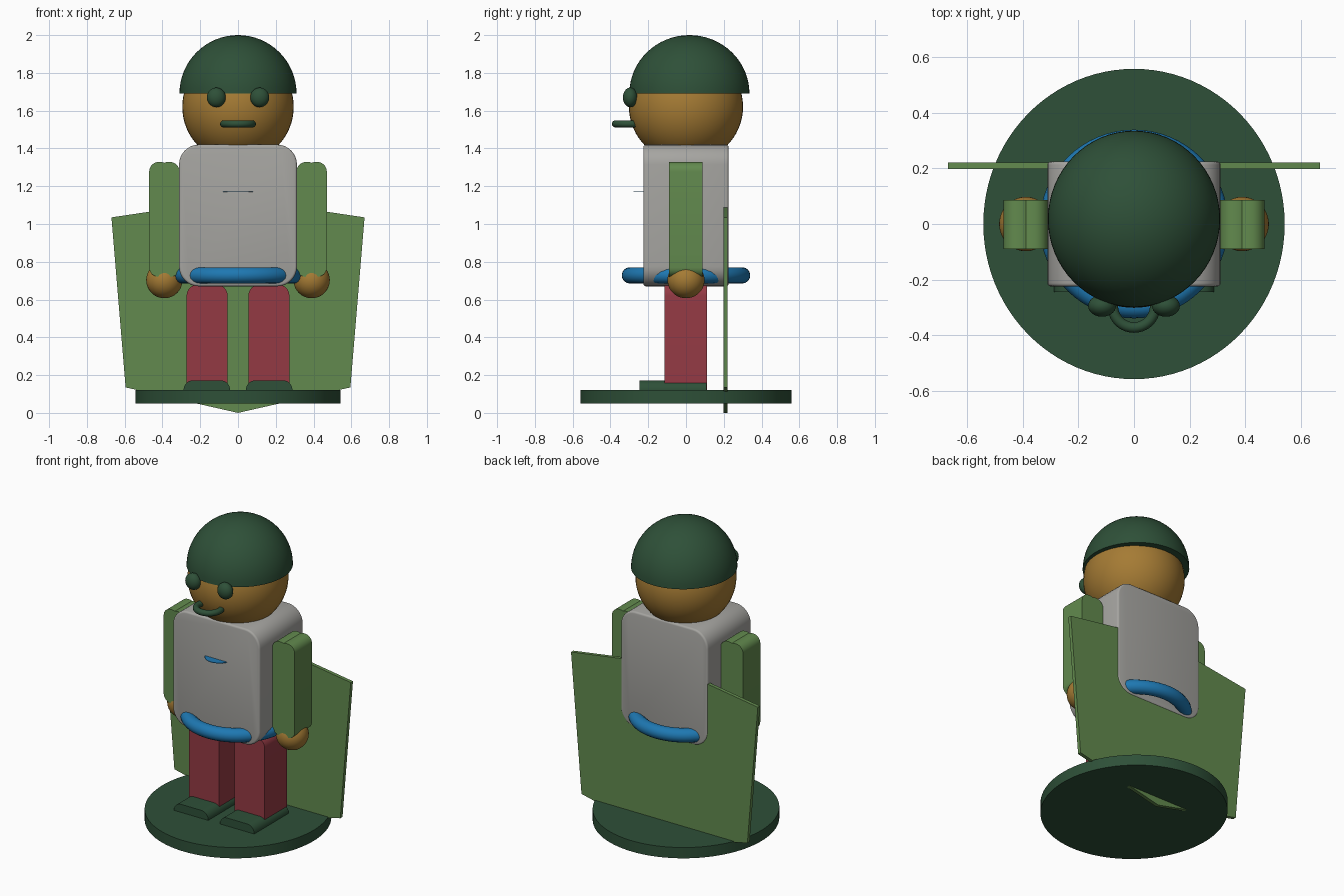
import bpy, bmesh, math

cube = bpy.data.objects.get("Cube")
if cube:
    bpy.data.objects.remove(cube, do_unlink=True)


def material(name, *rgb):
    lin = [((c / 255 + 0.055) / 1.055) ** 2.4 for c in rgb] + [1]
    m = bpy.data.materials.new(name)
    m.use_nodes = True
    m.diffuse_color = lin
    m.node_tree.nodes["Principled BSDF"].inputs["Base Color"].default_value = lin
    return m


DARK = material("dark green", 46, 80, 56)
LEAF = material("leaf green", 98, 138, 78)
SKIN = material("ochre skin", 165, 123, 52)
GREY = material("light grey", 166, 165, 161)
BLUE = material("blue", 30, 120, 178)
RED = material("brick red", 148, 58, 68)


def finish(bm, name, mat, loc=(0, 0, 0), smooth=True):
    bmesh.ops.recalc_face_normals(bm, faces=bm.faces)
    me = bpy.data.meshes.new(name)
    bm.to_mesh(me)
    bm.free()
    me.materials.append(mat)
    ob = bpy.data.objects.new(name, me)
    ob.location = loc
    bpy.context.collection.objects.link(ob)
    if smooth:
        bpy.ops.object.select_all(action='DESELECT')
        ob.select_set(True)
        bpy.context.view_layer.objects.active = ob
        bpy.ops.object.shade_smooth_by_angle(angle=math.radians(35))
    return ob


def prism(name, mat, points, y0, y1, edge=0.0):
    """Extrude an x-z outline from y0 to y1, optionally softening the rims."""
    bm = bmesh.new()
    face = bm.faces.new([bm.verts.new((x, y0, z)) for x, z in points])
    ext = bmesh.ops.extrude_face_region(bm, geom=[face])
    for v in ext["geom"]:
        if isinstance(v, bmesh.types.BMVert):
            v.co.y = y1
    if edge:
        rims = [e for e in bm.edges if abs(e.verts[0].co.y - e.verts[1].co.y) < 1e-5]
        bmesh.ops.bevel(bm, geom=rims, offset=edge, segments=3, profile=0.5, affect='EDGES')
    return finish(bm, name, mat)


def rounded(x0, x1, z0, z1, top, bottom):
    """Rectangle outline with separate top and bottom corner radii."""
    pts = []
    corners = ((x1, z1, top, 0), (x0, z1, top, 90), (x0, z0, bottom, 180), (x1, z0, bottom, 270))
    for x, z, r, start in corners:
        if not r:
            pts.append((x, z))
            continue
        cx = x - r if x == x1 else x + r
        cz = z - r if z == z1 else z + r
        for i in range(9):
            a = math.radians(start + i * 90 / 8)
            pts.append((cx + r * math.cos(a), cz + r * math.sin(a)))
    return pts


def ball(name, mat, loc, size):
    bm = bmesh.new()
    bmesh.ops.create_uvsphere(bm, u_segments=48, v_segments=32, radius=1)
    bmesh.ops.scale(bm, vec=size, verts=bm.verts)
    return finish(bm, name, mat, loc)


def ring(name, mat, loc, major, minor):
    bm = bmesh.new()
    n, m = 64, 16
    rows = []
    for i in range(n):
        a = math.tau * i / n
        row = []
        for j in range(m):
            b = math.tau * j / m
            r = major + minor * math.cos(b)
            row.append(bm.verts.new((r * math.cos(a), r * math.sin(a), minor * math.sin(b))))
        rows.append(row)
    for i in range(n):
        p, q = rows[i], rows[(i + 1) % n]
        for j in range(m):
            k = (j + 1) % m
            bm.faces.new((p[j], q[j], q[k], p[k]))
    return finish(bm, name, mat, loc)


# Round base
bm = bmesh.new()
bmesh.ops.create_cone(bm, cap_ends=True, segments=96, radius1=1, radius2=1, depth=0.07)
bmesh.ops.scale(bm, vec=(0.543, 0.559, 1), verts=bm.verts)
finish(bm, "base", DARK, (0, 0, 0.085))

# Flat cape board behind the body
prism("cape", LEAF, [(0, 0), (0.595, 0.135), (0.67, 1.035), (0, 1.135),
                     (-0.67, 1.035), (-0.595, 0.135)], 0.198, 0.221)

# Torso, belt and small chest disc
prism("torso", GREY, rounded(-0.312, 0.312, 0.67, 1.42, 0.105, 0.105), -0.225, 0.225, 0.012)
ring("belt", BLUE, (0, 0, 0.728), 0.297, 0.043)
bm = bmesh.new()
bmesh.ops.create_cone(bm, cap_ends=True, segments=32, radius1=0.087, radius2=0.087, depth=0.003)
finish(bm, "chest_disc", BLUE, (0, -0.19, 1.17))

# Limbs on both sides
for side, s in (("left", 1), ("right", -1)):
    def span(a, b):
        return sorted((s * a, s * b))
    prism(side + "_leg", RED, rounded(*span(0.055, 0.272), 0.12, 0.68, 0.06, 0), -0.115, 0.112)
    prism(side + "_shoe", DARK, rounded(*span(0.042, 0.288), 0.115, 0.172, 0.05, 0), -0.245, 0.108)
    prism(side + "_inner_arm", LEAF, rounded(*span(0.31, 0.42), 0.72, 1.328, 0.05, 0.05), -0.09, 0.087)
    prism(side + "_outer_arm", LEAF, rounded(*span(0.36, 0.47), 0.72, 1.328, 0.05, 0.05), -0.09, 0.087)
    ball(side + "_hand", SKIN, (s * 0.39, 0, 0.703), (0.096, 0.098, 0.096))
    ball(side + "_eye", DARK, (s * 0.115, -0.295, 1.67), (0.05, 0.039, 0.052))

# Head and mouth
ball("head", SKIN, (0, 0, 1.62), (0.295, 0.302, 0.295))
ring("mouth", DARK, (0, -0.297, 1.53), 0.076, 0.019)

# Domed helmet
bm = bmesh.new()
bmesh.ops.create_uvsphere(bm, u_segments=64, v_segments=32, radius=1)
bmesh.ops.bisect_plane(bm, geom=bm.verts[:] + bm.edges[:] + bm.faces[:], dist=1e-4,
                       plane_co=(0, 0, 0), plane_no=(0, 0, 1), clear_inner=True)
bmesh.ops.holes_fill(bm, edges=[e for e in bm.edges if e.is_boundary])
bmesh.ops.scale(bm, vec=(0.31, 0.318, 0.31), verts=bm.verts)
finish(bm, "helmet", DARK, (0, 0.018, 1.69))
